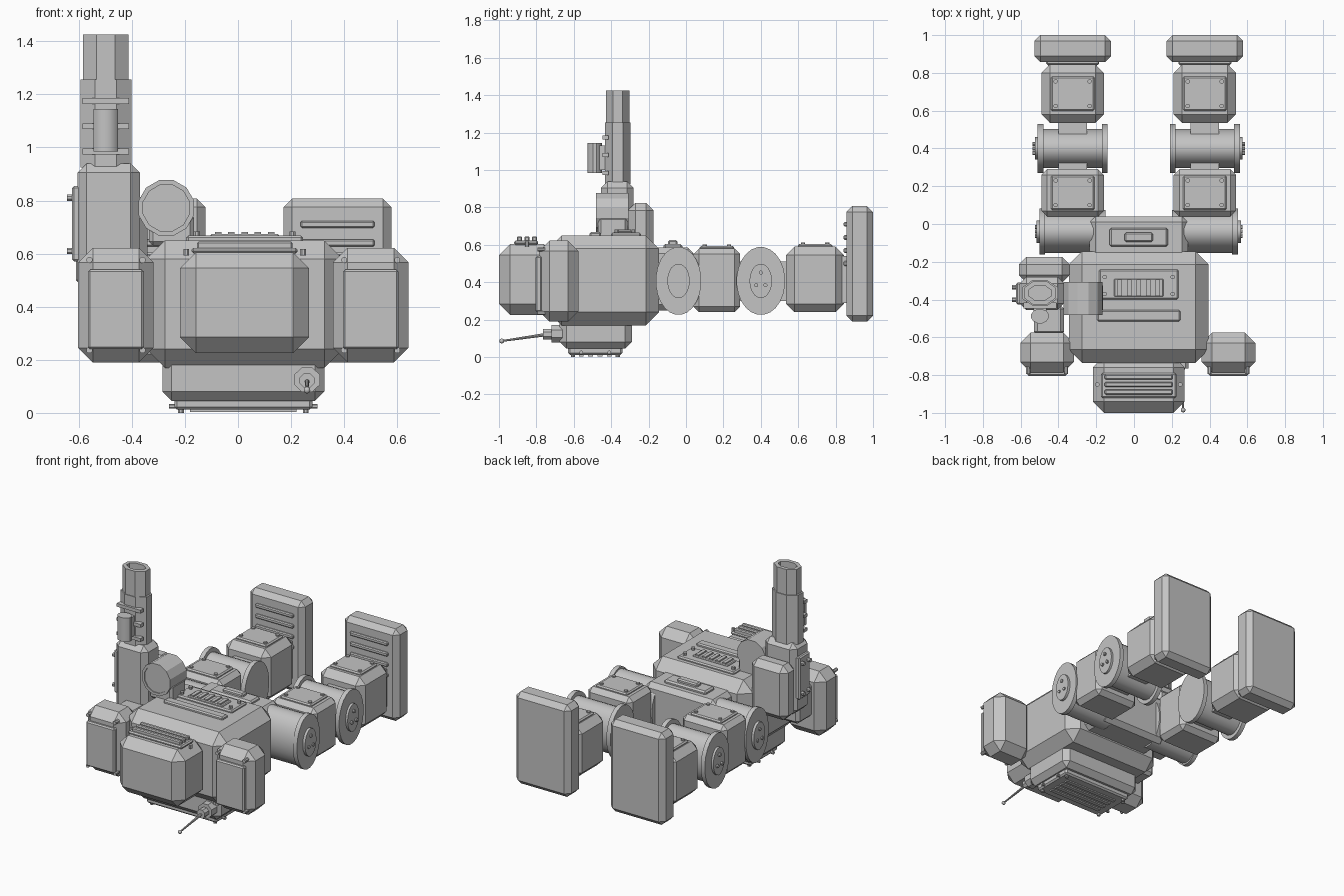
import bpy, bmesh, math
from mathutils import Vector

default_cube = bpy.data.objects.get("Cube")
if default_cube:
    bpy.data.objects.remove(default_cube, do_unlink=True)

grey = bpy.data.materials.new("plain_grey")
grey.use_nodes = True
grey.diffuse_color = (0.55, 0.55, 0.55, 1)
grey.node_tree.nodes["Principled BSDF"].inputs["Base Color"].default_value = grey.diffuse_color

MID = 0.025          # centre line of the body
LEG = 0.35           # leg offset from the centre line
ARM = 0.5            # arm offset from the centre line


def finish(name, bm, smooth=False):
    bmesh.ops.recalc_face_normals(bm, faces=bm.faces)
    mesh = bpy.data.meshes.new(name)
    bm.to_mesh(mesh)
    bm.free()
    mesh.materials.append(grey)
    obj = bpy.data.objects.new(name, mesh)
    bpy.context.scene.collection.objects.link(obj)
    if smooth:
        bpy.ops.object.select_all(action="DESELECT")
        obj.select_set(True)
        bpy.context.view_layer.objects.active = obj
        bpy.ops.object.shade_smooth_by_angle(angle=math.radians(35))
    return obj


def box(name, xs, ys, zs, bevel=0.0):
    """Chamfered box between pairs of limits."""
    bm = bmesh.new()
    bmesh.ops.create_cube(bm, size=1)
    for v in bm.verts:
        v.co = Vector([(lim[0] + lim[1]) / 2 + c * (lim[1] - lim[0])
                       for c, lim in zip(v.co, (xs, ys, zs))])
    if bevel:
        bmesh.ops.bevel(bm, geom=bm.edges[:], offset=bevel, segments=1, affect="EDGES")
    return finish(name, bm)


def around(centre, half):
    return (centre - half, centre + half)


def cylinder(name, centre, radii, depth, axis, sides=24, bore=0.0, sink=0.0, smooth=True):
    """Elliptical cylinder along an axis; bore leaves a rim and sinks the positive end."""
    bm = bmesh.new()
    bmesh.ops.create_cone(bm, cap_ends=True, segments=sides, radius1=1, radius2=1, depth=depth)
    turn = math.pi / sides
    for v in bm.verts:
        angle = math.atan2(v.co.y, v.co.x) + turn
        v.co.x, v.co.y = radii[0] * math.cos(angle), radii[1] * math.sin(angle)
    if bore:
        bm.normal_update()
        top = max(bm.faces, key=lambda f: f.calc_center_median().z)
        bmesh.ops.inset_region(bm, faces=[top], thickness=bore)
        inner = bmesh.ops.extrude_discrete_faces(bm, faces=[top])["faces"]
        bmesh.ops.translate(bm, verts=inner[0].verts[:], vec=(0, 0, -sink))
    for v in bm.verts:
        x, y, z = v.co
        v.co = {"X": Vector((z, x, y)), "Y": Vector((x, -z, y)), "Z": Vector((x, y, z))}[axis]
        v.co += Vector(centre)
    return finish(name, bm, smooth)


def bolts(name, points, axis, radius=0.012, depth=0.025):
    for p in points:
        cylinder(name, p, (radius, radius), depth, axis, sides=8, smooth=False)


def corners(first, second):
    return [(a, b) for a in first for b in second]


# Torso, hip block and head
box("torso", around(MID, 0.37), (-0.735, -0.145), (0.17, 0.65), 0.07)
box("hip_block", around(MID, 0.26), (-0.2, 0.04), (0.25, 0.585), 0.03)
box("head", around(MID, 0.243), (-1.0, -0.7), (0.225, 0.605), 0.06)

# Head top vent
box("head_vent_plate", around(MID, 0.2), (-0.92, -0.79), (0.6, 0.622), 0.008)
for y in (-0.89, -0.85, -0.81):
    box("head_vent_bar", around(MID, 0.18), around(y, 0.014), (0.61, 0.645), 0.006)
bolts("head_bolt", [(MID + s * 0.22, -0.85, 0.605) for s in (-1, 1)], "Z")

# Torso back panel with ribs
box("torso_panel", around(MID, 0.21), (-0.4, -0.24), (0.64, 0.665), 0.008)
box("torso_panel_inset", around(MID, 0.13), (-0.385, -0.29), (0.65, 0.673), 0.005)
for i in range(-2, 3):
    box("torso_rib", around(MID + i * 0.05, 0.012), (-0.38, -0.295), (0.66, 0.682))
bolts("torso_bolt", [(MID + x, y, 0.67) for x, y in corners((-0.18, 0.18), (-0.28, -0.37))], "Z")
box("torso_bar", around(MID, 0.22), (-0.515, -0.455), (0.64, 0.668), 0.008)

# Hip panel
box("hip_panel", around(MID, 0.155), (-0.12, -0.02), (0.57, 0.605), 0.01)
box("hip_panel_inset", around(MID, 0.075), (-0.095, -0.045), (0.59, 0.625), 0.008)

# Chest block underneath, with slatted plate
box("chest_block", around(0.02, 0.305), (-0.675, -0.29), (0.045, 0.25), 0.035)
box("chest_plate", around(0.02, 0.26), (-0.63, -0.34), (0.012, 0.06), 0.01)
for i in range(4):
    box("chest_slat", around(0.02, 0.2), around(-0.56 + i * 0.05, 0.013), (0.004, 0.03))
bolts("chest_bolt", [(0.02 + x, y, 0.0125) for x, y in
                     corners((-0.235, 0.235), (-0.605, -0.365))], "Z")
bolts("chest_side_bolt", [(0.02 + s * 0.265, y, 0.025) for s in (-1, 1)
                          for y in (-0.56, -0.41)], "X", 0.01, 0.03)

# Antenna
cylinder("antenna_base", (0.26, -0.69, 0.125), (0.052, 0.05), 0.06, "Y", 8, smooth=False)
cylinder("antenna_socket", (0.26, -0.74, 0.122), (0.03, 0.03), 0.05, "Y", 8, smooth=False)
rod_start, rod_end = Vector((0.26, -0.75, 0.12)), Vector((0.26, -0.985, 0.086))
bm = bmesh.new()
bmesh.ops.create_cone(bm, cap_ends=True, segments=8, radius1=0.009, radius2=0.005,
                      depth=(rod_end - rod_start).length)
bmesh.ops.transform(bm, verts=bm.verts,
                    matrix=(rod_end - rod_start).to_track_quat("Z", "Y").to_matrix().to_4x4())
bmesh.ops.translate(bm, verts=bm.verts, vec=(rod_start + rod_end) / 2)
finish("antenna_rod", bm, True)
bm = bmesh.new()
bmesh.ops.create_uvsphere(bm, u_segments=10, v_segments=6, radius=0.013)
bmesh.ops.translate(bm, verts=bm.verts, vec=rod_end)
finish("antenna_tip", bm, True)

for s, side in ((-1, "right"), (1, "left")):
    # Shoulder box with front plate
    x = MID - 0.005 + s * 0.48
    box(side + "_arm", around(x, 0.142), (-0.785, -0.575), (0.19, 0.622), 0.055)
    box(side + "_arm_plate", around(x, 0.105), (-0.805, -0.77), (0.24, 0.54), 0.008)
    bolts(side + "_arm_bolt", [(x + dx, -0.775, z) for dx, z in
                               corners((-0.1, 0.1), (0.236, 0.576))], "Y", 0.012, 0.04)

    # Hip joint
    x = MID + s * LEG
    cylinder(side + "_hip_barrel", (x - s * 0.01, -0.04, 0.407), (0.115, 0.17), 0.33, "X")
    cylinder(side + "_hip_flange", (x + s * 0.16, -0.04, 0.407), (0.122, 0.182), 0.03, "X")
    cylinder(side + "_hip_cap", (x + s * 0.177, -0.04, 0.407), (0.06, 0.092), 0.03, "X")

    # Thigh and shin boxes, each with a bolted plate
    for part, ys, zs, chamfer in (("_thigh", (0.04, 0.29), (0.24, 0.58), 0.03),
                                  ("_shin", (0.535, 0.845), (0.24, 0.59), 0.045)):
        box(side + part, around(x, 0.165), ys, zs, chamfer)
        mid_y = sum(ys) / 2
        top = zs[1]
        box(side + part + "_plate", around(x, 0.115), around(mid_y, 0.092),
            (top - 0.02, top + 0.014), 0.008)
        bolts(side + part + "_bolt", [(x + dx, mid_y + dy, top + 0.01) for dx, dy in
                                      corners((-0.09, 0.09), (-0.065, 0.065))], "Z")

    # Knee joint
    box(side + "_knee_link", around(x, 0.075), (0.27, 0.56), (0.3, 0.51))
    cylinder(side + "_knee_barrel", (x, 0.4, 0.407), (0.105, 0.155), 0.36, "X")
    for t in (-1, 1):
        cylinder(side + "_knee_flange", (x + t * 0.17, 0.4, 0.407), (0.13, 0.182), 0.03, "X")
    cylinder(side + "_knee_cap", (x + s * 0.185, 0.4, 0.407), (0.06, 0.092), 0.03, "X")
    for y, out in ((-0.04, 0.187), (0.4, 0.2)):
        bolts(side + "_joint_bolt",
              [(x + s * out, y + 0.028 * math.cos(a), 0.407 + 0.045 * math.sin(a))
               for a in (math.pi / 2, math.pi * 7 / 6, math.pi * 11 / 6)], "X", 0.011)

    # Ankle and foot with slats
    box(side + "_ankle", around(x, 0.13), (0.82, 0.88), (0.29, 0.54))
    box(side + "_foot", around(x, 0.203), (0.857, 1.0), (0.19, 0.807), 0.032)
    for i in range(4):
        box(side + "_foot_slat", around(x, 0.14), (0.843, 0.87),
            around(0.71 - i * 0.07, 0.013), 0.006)

# Raised cannon mount on the right side
cx, cy = -0.498, -0.365
box("cannon_mount", (-0.605, -0.37), (-0.455, -0.28), (0.46, 0.94), 0.035)
box("cannon_back_box", (-0.61, -0.34), (-0.31, -0.175), (0.46, 0.825), 0.04)
box("cannon_side_plate", (-0.625, -0.59), (-0.425, -0.31), (0.57, 0.855), 0.008)
bolts("cannon_side_bolt", [(-0.63, y, z) for y, z in
                           corners((-0.4, -0.335), (0.61, 0.81))], "X", 0.013, 0.03)
box("cannon_bracket", (-0.53, -0.37), (-0.59, -0.43), (0.33, 0.56), 0.02)

# Barrel with hollow muzzle
cylinder("cannon_sleeve", (cx, cy, 1.09), (0.104, 0.073), 0.33, "Z", 8, smooth=False)
cylinder("cannon_muzzle", (cx, cy, 1.325), (0.092, 0.068), 0.2, "Z", 8,
         bore=0.026, sink=0.15, smooth=False)
for z in (0.985, 1.08, 1.175):
    box("cannon_band", around(cx, 0.088), (-0.447, -0.415), around(z, 0.011))
cylinder("magazine", (cx, -0.488, 1.065), (0.048, 0.039), 0.16, "Z", 12)
box("magazine_mount", around(cx, 0.035), (-0.48, -0.42), (1.0, 1.13))

# Round scope drum beside the mount
cylinder("scope_drum", (-0.27, -0.395, 0.772), (0.108, 0.108), 0.175, "Y", 12,
         bore=0.018, sink=0.006, smooth=False)
box("scope_foot", (-0.335, -0.165), (-0.47, -0.31), (0.63, 0.75), 0.015)
